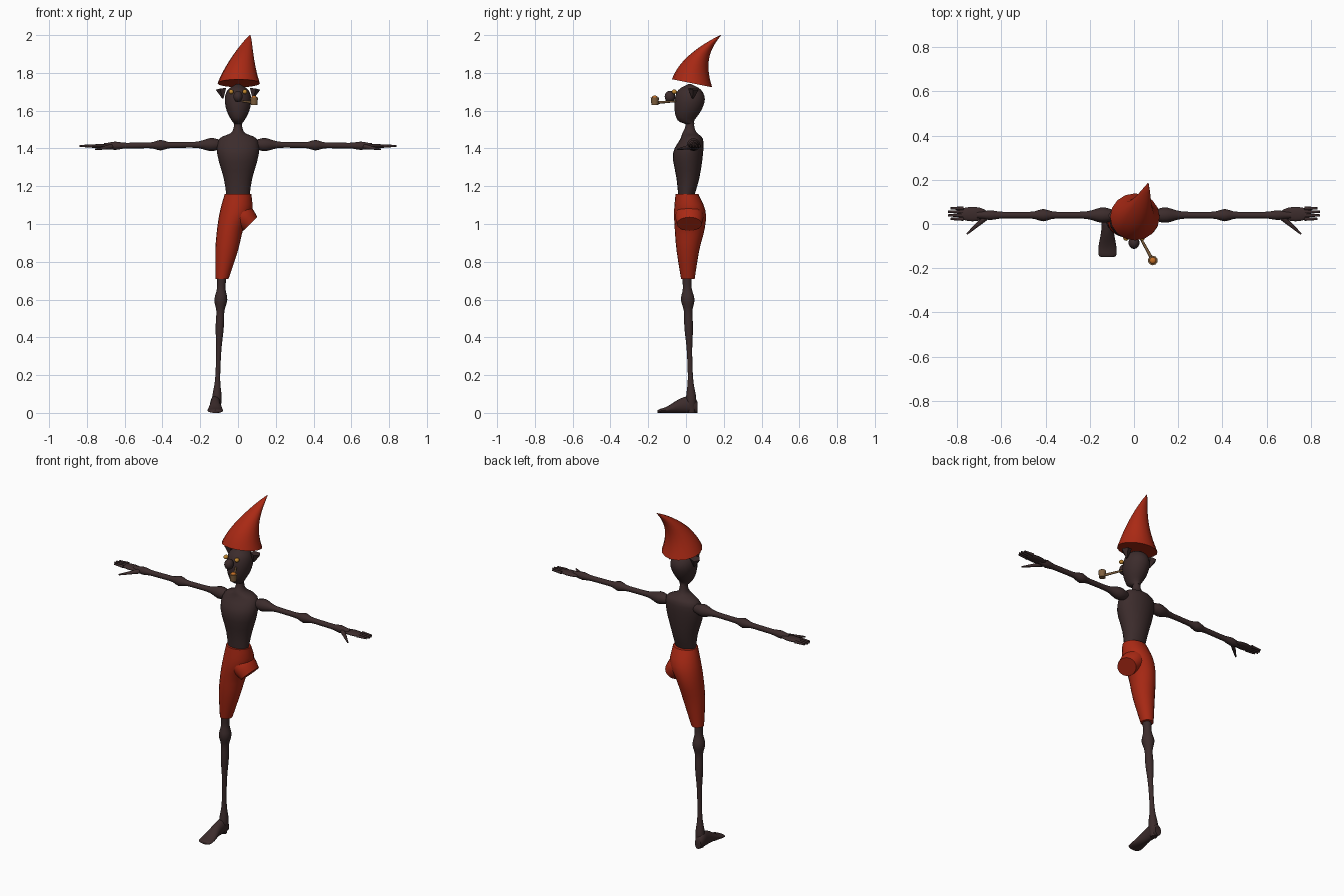
import bpy, bmesh, math
from mathutils import Vector

if "Cube" in bpy.data.objects:
    bpy.data.objects.remove(bpy.data.objects["Cube"])


def material(name, red, green, blue):
    mat = bpy.data.materials.new(name)
    mat.use_nodes = True
    colour = (red, green, blue, 1)
    mat.diffuse_color = colour
    mat.node_tree.nodes["Principled BSDF"].inputs["Base Color"].default_value = colour
    return mat


cloth = material("red_cloth", .4, .022, .007)
skin = material("dark_skin", .045, .025, .025)
gold = material("gold_eye", .55, .25, .03)
wood = material("pipe_wood", .22, .12, .05)
ember = material("ember_orange", .55, .16, .02)


def finish(name, bm, mat, smooth=True, mirror=False):
    """Turn the bmesh into a named, coloured object."""
    bmesh.ops.recalc_face_normals(bm, faces=bm.faces)
    mesh = bpy.data.meshes.new(name)
    bm.to_mesh(mesh)
    bm.free()
    mesh.materials.append(mat)
    part = bpy.data.objects.new(name, mesh)
    bpy.context.collection.objects.link(part)
    if mirror:
        part.modifiers.new("mirror", "MIRROR")
    if smooth:
        bpy.ops.object.select_all(action="DESELECT")
        part.select_set(True)
        bpy.context.view_layer.objects.active = part
        bpy.ops.object.shade_smooth_by_angle(angle=math.radians(45))


def spline(rows, steps):
    """Blend the cross-sections along a Catmull-Rom curve."""
    points = [rows[0], *rows, rows[-1]]
    for before, here, there, after in zip(points, points[1:], points[2:], points[3:]):
        leave, arrive = (there - before) / 2, (after - here) / 2
        for step in range(steps):
            t = step / steps
            ease = t * t * (3 - 2 * t)
            yield (here.lerp(there, ease) + leave * t * (1 - t) ** 2
                   - arrive * t * t * (1 - t))
    yield rows[-1]


def loft(name, mat, axis, at, rows, sides=16, steps=3, **options):
    """Each row: distance along axis, two radii, then optional two shifts and tilt."""
    bm = bmesh.new()
    full_rows = [Vector((*row, *[0] * (6 - len(row)))) for row in rows]
    rings = []
    for along, wide, deep, shift_b, shift_a, tilt in spline(full_rows, steps):
        ring = []
        for side in range(sides):
            angle = math.tau * side / sides
            a, b = wide * math.cos(angle), deep * math.sin(angle)
            place = along + tilt * b
            a, b = a + shift_a, b + shift_b
            spot = {"X": (place, a, b), "Y": (a, place, b), "Z": (a, b, place)}[axis]
            ring.append(bm.verts.new(Vector(spot) + Vector(at)))
        rings.append(ring)
    for low, high in zip(rings, rings[1:]):
        for side in range(sides):
            bm.faces.new((low[side - 1], low[side], high[side], high[side - 1]))
    bm.faces.new(rings[0])
    bm.faces.new(rings[-1])
    finish(name, bm, mat, **options)


def limb(name, mat, start, end, radius, end_radius, sides=8, **options):
    """Tapered rod between two points."""
    start, end = Vector(start), Vector(end)
    bm = bmesh.new()
    bmesh.ops.create_cone(bm, cap_ends=True, segments=sides, radius1=radius,
                          radius2=end_radius, depth=(end - start).length)
    turn = (end - start).to_track_quat("Z", "Y")
    for vert in bm.verts:
        vert.co = turn @ vert.co + (start + end) / 2
    finish(name, bm, mat, **options)


def ball(name, mat, centre, size, **options):
    """Stretched sphere."""
    bm = bmesh.new()
    bmesh.ops.create_uvsphere(bm, u_segments=14, v_segments=8, radius=1)
    bmesh.ops.scale(bm, vec=size, verts=bm.verts)
    bmesh.ops.translate(bm, vec=centre, verts=bm.verts)
    finish(name, bm, mat, **options)


def bump(value, centre, width):
    """Soft swelling, used for joints and muscles."""
    return math.exp(-((value - centre) / width) ** 2)


# Bent pointed hat: narrows upwards while curling back and to the left
hat_rows = []
for level in range(13):
    t = level / 12
    radius = .002 + .11 * (1 - t) ** .85
    hat_rows.append((.255 * t, radius, radius * .95, .152 * t ** 2.4,
                     .06 * t ** 1.7, -.2 * (1 - t)))
loft("hat", cloth, "Z", (.004, .032, 1.745), hat_rows, steps=1)

# Head and face
loft("head", skin, "Z", (0, .02, 1.53), [
    (0, .02, .025), (.02, .035, .045, -.02), (.07, .06, .07, -.01),
    (.13, .07, .08), (.18, .055, .06), (.21, .01, .01)])
ball("nose", skin, (0, -.085, 1.675), (.025, .028, .03))
ball("eyes", gold, (.036, -.062, 1.7), (.013, .014, .012), mirror=True)
limb("ears", skin, (.08, .035, 1.665), (.088, .04, 1.715), .004, .03,
     sides=5, smooth=False, mirror=True)

# Smoking pipe
bowl = Vector((.085, -.165, 1.63))
rim = bowl + Vector((0, 0, .04))
limb("pipe_stem", wood, (.025, -.055, 1.65), bowl.lerp(rim, .3), .005, .008)
limb("pipe_bowl", wood, bowl, rim, .018, .022, sides=10)
ball("pipe_ember", ember, rim, (.015, .015, .01))

# Torso with neck
loft("torso", skin, "Z", (0, .02, 1.14), [
    (0, .06, .04, -.02), (.1, .075, .06, -.01), (.23, .11, .08, -.01),
    (.31, .1, .06, .01), (.34, .04, .04), (.37, .023, .025), (.42, .02, .02)], sides=20)

# Arms swell at the shoulder, elbow and wrist
arm_rows = []
for level in range(34):
    x = .05 + level / 50
    radius = (.015 + .02 * bump(x, .14, .05) + .013 * bump(x, .41, .03)
              + .007 * bump(x, .65, .03))
    arm_rows.append((x, radius, radius, .012 * (1 - x)))
loft("arms", skin, "X", (0, .04, 1.41), arm_rows, sides=12, steps=1, mirror=True)

# Hands
ball("palms", skin, (.73, .045, 1.412), (.07, .033, .011), mirror=True)
for finger in range(4):
    y = .023 + finger * .016
    length = .06 if finger in (0, 3) else .07
    limb(f"finger_{finger + 1}", skin, (.77, y, 1.413), (.77 + length, y, 1.413),
         .009, .005, mirror=True)
limb("thumbs", skin, (.67, .03, 1.41), (.755, -.045, 1.395), .014, .004, mirror=True)

# Trousers with one full leg and one short open-ended stump
loft("trousers", cloth, "Z", (-.09, .01, .71), [
    (0, .034, .036, 0, .006), (.15, .06, .06, 0, .03), (.27, .07, .08, .01, .05),
    (.36, .085, .083, .01, .08), (.45, .07, .06, -.005, .09)], sides=20)
loft("trouser_stump", cloth, "X", (0, .018, 1), [
    (-.02, .07, .06, .07, 0, .2), (.03, .075, .055, .04, 0, .6),
    (.066, .066, .036, 0, 0, 1)], sides=20)

# Single right leg swells at the knee, calf and ankle
leg_rows = []
for level in range(40):
    z = level / 50
    radius = (.013 + .02 * bump(z, .6, .045) + .01 * bump(z, .47, .1)
              + .014 * bump(z, .07, .07) + .012 * bump(z, .72, .08))
    leg_rows.append((z, radius * .95, radius, -.035 * z, .04 * z))
loft("right_leg", skin, "Z", (-.115, .03, 0), leg_rows, steps=1)

# Foot flattens and widens towards the toes
foot_shape = [(.06, .02, .03), (.03, .028, .045), (-.03, .028, .038),
              (-.1, .04, .017), (-.14, .04, .01), (-.15, .026, .007)]
loft("right_foot", skin, "Y", (-.12, 0, 0),
     [(y, wide, high, high) for y, wide, high in foot_shape])
